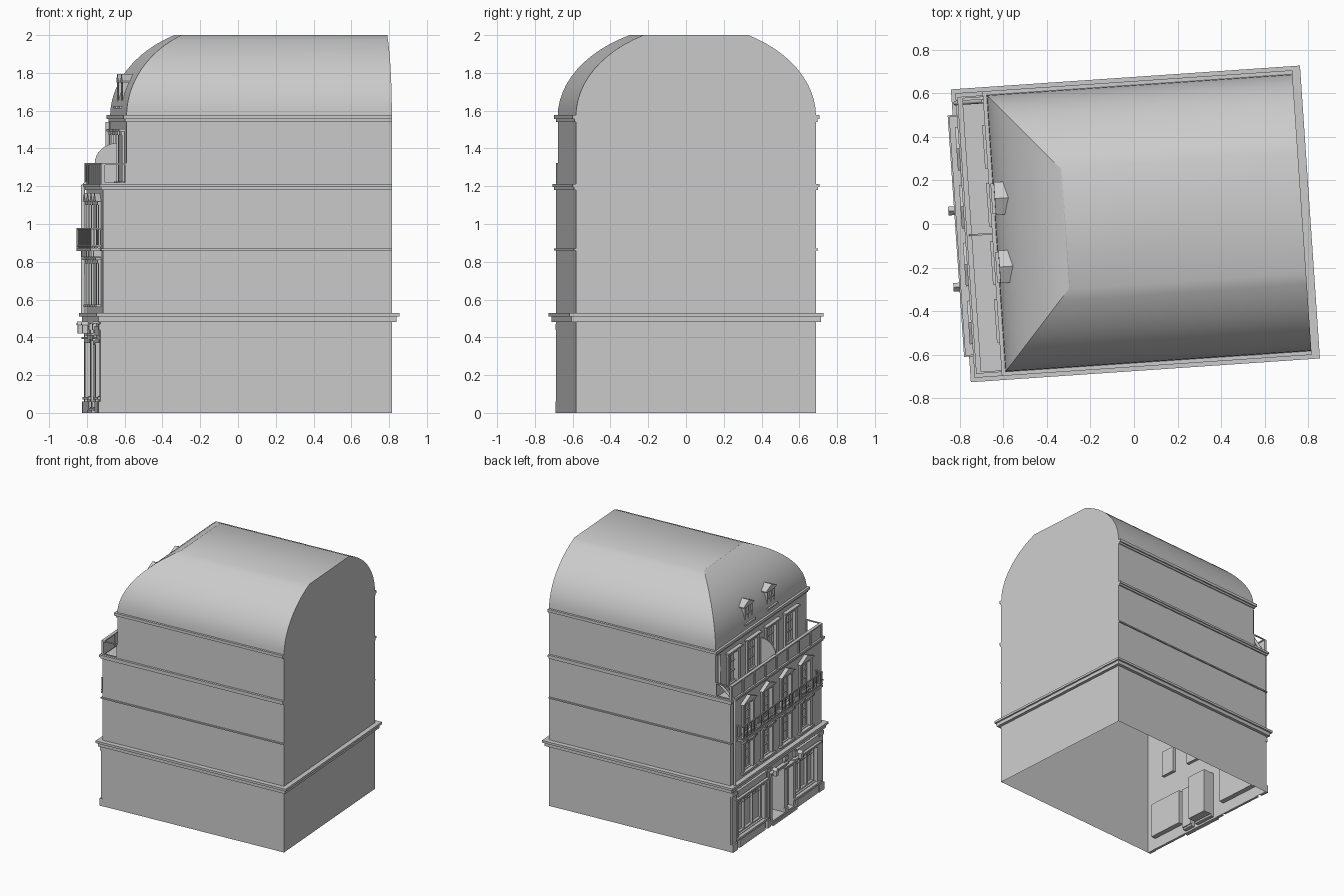
import bpy, bmesh, math
from mathutils import Vector

if "Cube" in bpy.data.objects:
    bpy.data.objects.remove(bpy.data.objects["Cube"])

ROT = math.radians(3.9)              # whole building is turned slightly
F, S, B, W = -0.76, -0.635, 0.773, 0.637   # facade, set-back facade, back, half width
EAVE, TERR = 1.57, 1.2
COLS = (0.4, 0.133, -0.133, -0.4)    # window columns


def finish(name, bm, smooth=False, recalc=True):
    if recalc:
        bmesh.ops.recalc_face_normals(bm, faces=bm.faces)
    me = bpy.data.meshes.new(name)
    bm.to_mesh(me)
    bm.free()
    ob = bpy.data.objects.new(name, me)
    ob.rotation_euler.z = ROT
    bpy.context.collection.objects.link(ob)
    if smooth:
        bpy.context.view_layer.objects.active = ob
        ob.select_set(True)
        bpy.ops.object.shade_smooth_by_angle(angle=math.radians(25))
        ob.select_set(False)
    return ob


def face(bm, pts):
    return bm.faces.new([bm.verts.new(p) for p in pts])


def box(bm, u0, u1, v0, v1, z0, z1):
    prism(bm, [(v0, z0), (v1, z0), (v1, z1), (v0, z1)], u0, u1)


def prism(bm, prof, u0, u1):
    # (v, z) profile extruded along u
    a = [bm.verts.new((u0, v, z)) for v, z in prof]
    b = [bm.verts.new((u1, v, z)) for v, z in prof]
    n = len(prof)
    bm.faces.new(a[::-1])
    bm.faces.new(b)
    for i in range(n):
        j = (i + 1) % n
        bm.faces.new((a[i], a[j], b[j], b[i]))


def pierced_wall(bm, u, z0, z1, holes):
    # grid of quads with the openings left out
    vs = sorted({-W, W, *[h[0] for h in holes], *[h[1] for h in holes]})
    zs = sorted({z0, z1, *[h[2] for h in holes], *[h[3] for h in holes]})
    for a, b in zip(vs, vs[1:]):
        for c, d in zip(zs, zs[1:]):
            m, k = (a + b) / 2, (c + d) / 2
            if not any(h[0] < m < h[1] and h[2] < k < h[3] for h in holes):
                face(bm, [(u, a, c), (u, a, d), (u, b, d), (u, b, c)])


def reveal(bm, u, h, depth):
    # sides of an opening plus the pane or panel closing it
    a, b, c, d = h
    q = [(a, c), (b, c), (b, d), (a, d)]
    for i in range(4):
        (p, r), (s, t) = q[i], q[(i + 1) % 4]
        face(bm, [(u, p, r), (u, s, t), (u + depth, s, t), (u + depth, p, r)])
    face(bm, [(u + depth, p, r) for p, r in q])


def bars(bm, u, h, nv, nz, t=0.006, d=0.01):
    # sash frame with glazing bars
    a, b, c, e = h
    for i in range(nv + 1):
        v = a + t / 2 + (b - a - t) * i / nv
        box(bm, u - d, u, v - t / 2, v + t / 2, c, e)
    for i in range(nz + 1):
        z = c + t / 2 + (e - c - t) * i / nz
        box(bm, u - d, u, a, b, z - t / 2, z + t / 2)


def surround(bm, u, h, top):
    a, b, c, d = h
    for v0, v1 in ((a - 0.025, a), (b, b + 0.025)):
        box(bm, u - 0.014, u, v0, v1, c - 0.01, d)
    box(bm, u - 0.018, u, a - 0.025, b + 0.025, d, d + 0.02)
    box(bm, u - 0.026, u, a - 0.035, b + 0.035, c - 0.02, c - 0.005)
    if top == "pediment":
        m = (a + b) / 2
        prism(bm, [(a - 0.04, d + 0.02), (b + 0.04, d + 0.02), (m, d + 0.065)], u - 0.03, u)
    else:
        box(bm, u - 0.03, u, a - 0.04, b + 0.04, d + 0.02, d + 0.032)


def ledge(bm, u0, z0, z1, d, back=False):
    ub = B + d if back else B
    box(bm, u0 - d, u0, -W - d, W + d, z0, z1)
    for s in (-1, 1):
        box(bm, u0, ub, min(s * W, s * (W + d)), max(s * W, s * (W + d)), z0, z1)
    if back:
        box(bm, B, B + d, -W, W, z0, z1)


def rect(v, w, z0, z1):
    return (v - w / 2, v + w / 2, z0, z1)


floor2 = [rect(v, 0.12, 0.58, 0.79) for v in COLS]
floor3 = [rect(v, 0.12, 0.89, 1.1) for v in COLS]
floor4 = [rect(v, 0.12, 1.23, 1.47) for v in COLS]
shops = [rect(0.36, 0.36, 0.09, 0.37), rect(-0.41, 0.3, 0.09, 0.37)]
door = rect(-0.01, 0.17, 0.03, 0.39)
side_door = rect(-0.18, 0.09, 0.03, 0.36)

# Wall shell, open underneath
bm = bmesh.new()
pierced_wall(bm, F, 0, TERR, floor2 + floor3 + shops + [door, side_door])
pierced_wall(bm, S, TERR, EAVE, floor4)
for s in (-W, W):
    p = [(F, 0), (B, 0), (B, EAVE), (S, EAVE), (S, TERR), (F, TERR)]
    p = [(u, s, z) for u, z in p]
    face(bm, p if s < 0 else p[::-1])
face(bm, [(B, -W, 0), (B, W, 0), (B, W, EAVE), (B, -W, EAVE)])
face(bm, [(F, -W, TERR), (S, -W, TERR), (S, W, TERR), (F, W, TERR)])
finish("wall_shell", bm, recalc=False)

# Windows: recessed panes, sashes and surrounds
panes, sash, trim = bmesh.new(), bmesh.new(), bmesh.new()
for u, row, top in ((F, floor2, "flat"), (F, floor3, "pediment"), (S, floor4, "flat")):
    for h in row:
        reveal(panes, u, h, 0.025)
        bars(sash, u + 0.024, h, 2, 3)
        surround(trim, u, h, top)
# Shopfronts and doors
for h in shops:
    reveal(panes, F, h, 0.04)
    bars(sash, F + 0.035, h, 3, 1, 0.01, 0.02)
    bars(sash, F + 0.035, (h[0], h[1], 0.31, 0.37), 6, 1)
    surround(trim, F, h, "flat")
    box(trim, F - 0.02, F, h[0], h[1], 0.0, 0.06)
    box(trim, F - 0.018, F, h[0] - 0.02, h[1] + 0.02, 0.41, 0.46)
reveal(panes, F, door, 0.1)
bars(sash, F + 0.1, door, 4, 6, 0.008)
reveal(panes, F, side_door, 0.04)
bars(sash, F + 0.04, side_door, 1, 3, 0.012)
for h in (door, side_door):
    surround(trim, F, h, "flat")
    box(trim, F - 0.035, F, h[0] - 0.02, h[1] + 0.02, 0, 0.015)
    box(trim, F - 0.02, F + 0.03, h[0], h[1], 0.015, 0.03)
finish("window_panes_and_reveals", panes)
finish("window_sashes", sash)
finish("window_surrounds", trim)

# Ground floor pilasters
bm = bmesh.new()
for v in (0.605, 0.132, -0.115, -0.605):
    w = 0.028 if abs(v) > 0.5 else 0.016
    box(bm, F - 0.014, F, v - w, v + w, 0, 0.485)
    box(bm, F - 0.024, F, v - w - 0.006, v + w + 0.006, 0, 0.06)
    box(bm, F - 0.022, F, v - w - 0.005, v + w + 0.005, 0.44, 0.47)
finish("pilasters", bm)

# Ledges between floors
bm = bmesh.new()
ledge(bm, F, 0.482, 0.51, 0.024, True)
ledge(bm, F, 0.51, 0.528, 0.037, True)
ledge(bm, F, 0.861, 0.871, 0.01)
ledge(bm, F, 1.18, 1.195, 0.01)
ledge(bm, F, 1.195, 1.212, 0.018)
ledge(bm, S, 1.54, 1.555, 0.008)
ledge(bm, S, 1.555, 1.577, 0.018)
finish("ledges", bm)

# Mansard roof: curved on three sides, flat gable at the back
bm = bmesh.new()
N, T = 12, math.radians(60)
rings, hips = [], []
for i in range(N + 1):
    t = T * i / N
    k = (1 - math.cos(t)) / (1 - math.cos(T))
    z = EAVE + 0.43 * math.sin(t) / math.sin(T)
    u, v = S + 0.315 * k, W - 0.359 * k
    rings.append([bm.verts.new(p) for p in ((u, -v, z), (B, -v, z), (B, v, z), (u, v, z))])
    hips.append((u, v, z))
for a, b in zip(rings, rings[1:]):
    for i in range(4):
        j = (i + 1) % 4
        bm.faces.new((a[i], a[j], b[j], b[i]))
bm.faces.new(rings[-1])
finish("mansard_roof", bm, smooth=True)


def tube(name, pts, r):
    cu = bpy.data.curves.new(name, "CURVE")
    cu.dimensions = "3D"
    cu.bevel_depth, cu.bevel_resolution, cu.use_fill_caps = r, 1, True
    sp = cu.splines.new("POLY")
    sp.points.add(len(pts) - 1)
    for p, c in zip(sp.points, pts):
        p.co = (*c, 1)
    ob = bpy.data.objects.new(name, cu)
    ob.rotation_euler.z = ROT
    bpy.context.collection.objects.link(ob)


# Hip trim and the cranked rainwater pipe
inner = [(u + 0.004, v - 0.004, z - 0.004) for u, v, z in hips]
tube("hip_trim", inner + [(u, -v, z) for u, v, z in inner[::-1]], 0.005)
tube("rainwater_pipe", [(S - 0.015, 0.61, 1.54), (S - 0.015, 0.61, 1.31), (F - 0.02, 0.61, 1.2),
                        (F - 0.02, 0.61, 0.53)], 0.012)

# Dormers
bm = bmesh.new()
for v in (0.16, -0.155):
    box(bm, -0.617, -0.57, v - 0.055, v + 0.055, 1.625, 1.755)
    bars(bm, -0.617, rect(v, 0.11, 1.625, 1.755), 2, 2, 0.012)
    box(bm, -0.645, -0.6, v - 0.07, v + 0.07, 1.612, 1.625)
    prism(bm, [(v - 0.075, 1.75), (v + 0.075, 1.75), (v + 0.075, 1.757), (v, 1.793),
               (v - 0.075, 1.757)], -0.63, -0.56)
finish("dormers", bm)

# Balcony with slab, brackets and railing
bm = bmesh.new()
box(bm, -0.82, F, -0.556, 0.556, 0.857, 0.872)
for h in floor3:
    for v in (h[0], h[1]):
        prism(bm, [(v - 0.01, 0.825), (v + 0.01, 0.825), (v + 0.01, 0.857), (v - 0.01, 0.857)], F - 0.04, F)
finish("balcony_slab", bm)
bm = bmesh.new()
for z in (0.88, 0.972):
    box(bm, -0.82, -0.812, -0.556, 0.556, z, z + 0.008)
    for v in (-0.556, 0.548):
        box(bm, -0.812, F, v, v + 0.008, z, z + 0.008)
for i in range(57):
    v = -0.554 + 1.104 * i / 56
    box(bm, -0.818, -0.814, v, v + 0.004, 0.872, 0.972)
for v in (-0.554, 0.55):
    for u in (-0.8, -0.785, -0.77):
        box(bm, u, u + 0.004, v, v + 0.004, 0.872, 0.972)
finish("balcony_railing", bm)

# Terrace parapet, open end rails and curved divider
bm = bmesh.new()
box(bm, F - 0.004, F + 0.008, -W, W, 1.21, 1.315)
box(bm, F - 0.01, F + 0.014, -W, W, 1.312, 1.322)
for i in range(9):
    v = -W + 0.01 + (2 * W - 0.02) * i / 8
    box(bm, F - 0.01, F + 0.01, v - 0.01, v + 0.01, 1.21, 1.315)
for v in (-W, W - 0.008):
    box(bm, F, S, v, v + 0.008, 1.313, 1.322)
    box(bm, F, S, v, v + 0.008, 1.212, 1.22)
    box(bm, S - 0.008, S, v, v + 0.008, 1.21, 1.32)
finish("terrace_parapet", bm)
bm = bmesh.new()
prof = [(S, 1.2), (F, 1.2)]
prof += [(S - 0.125 * math.cos(a), 1.32 + 0.11 * math.sin(a)) for a in [math.pi / 16 * i for i in range(9)]]
f = face(bm, [(u, -0.004, z) for u, z in prof])
ext = bmesh.ops.extrude_face_region(bm, geom=[f])["geom"]
bmesh.ops.translate(bm, vec=Vector((0, 0.008, 0)), verts=[g for g in ext if isinstance(g, bmesh.types.BMVert)])
finish("terrace_divider", bm)

# Wall lanterns
bm = bmesh.new()
for v in (0.117, -0.234):
    box(bm, -0.83, F, v - 0.004, v + 0.004, 0.472, 0.48)
    box(bm, -0.843, -0.813, v - 0.015, v + 0.015, 0.42, 0.465)
    prism(bm, [(v - 0.02, 0.465), (v + 0.02, 0.465), (v, 0.485)], -0.847, -0.809)
finish("wall_lanterns", bm)
